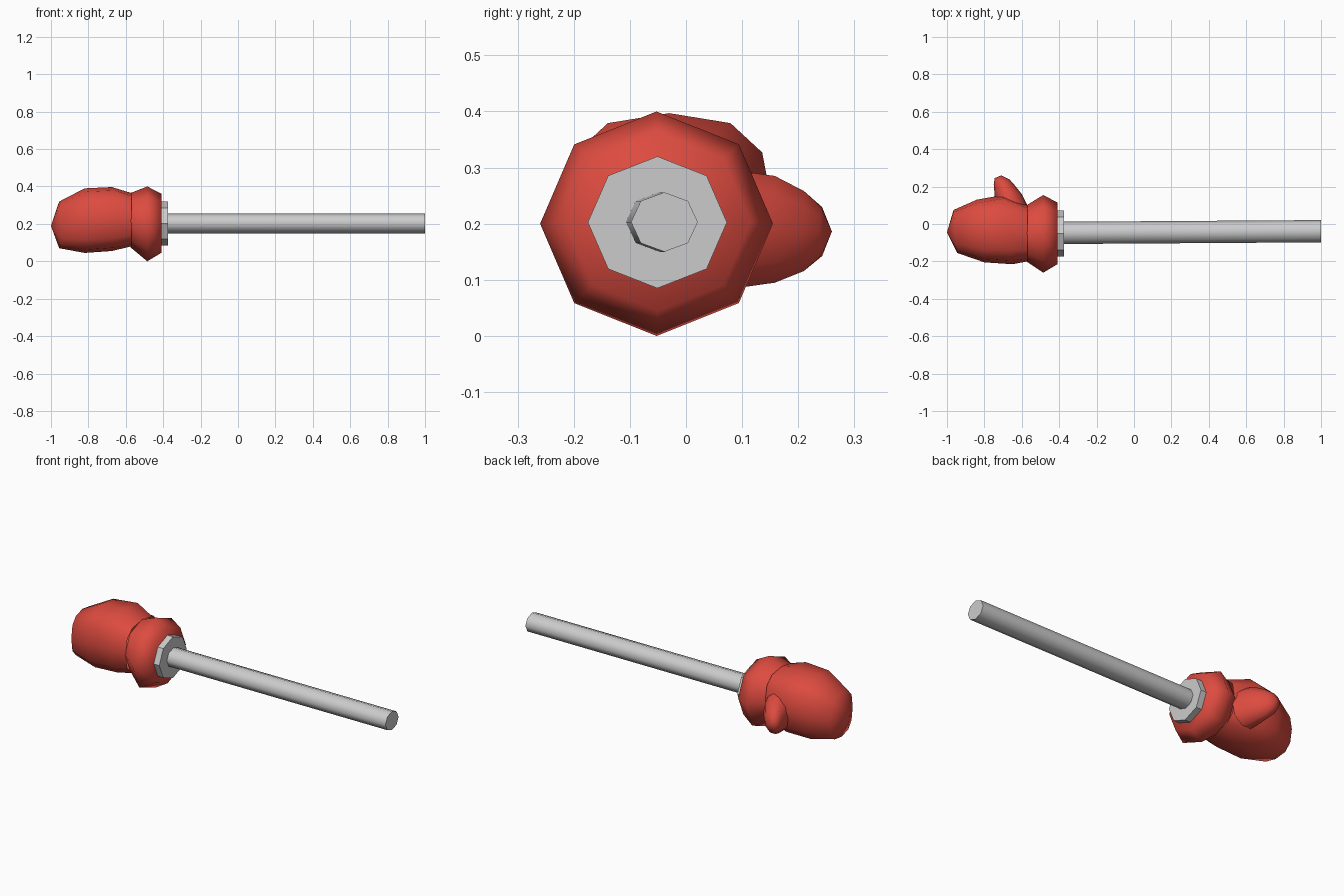
import bpy, bmesh, math
from mathutils import Vector

if "Cube" in bpy.data.objects:
    bpy.data.objects.remove(bpy.data.objects["Cube"])

red = bpy.data.materials.new("red_leather")
red.diffuse_color = (0.72, 0.07, 0.05, 1)
red.use_nodes = True
red.node_tree.nodes["Principled BSDF"].inputs["Base Color"].default_value = red.diffuse_color


def loft(name, rings, sides, power=1.0, start=None, end=None, caps=(), mat=None, angle=180):
    """Skin rings (xy of one side, xy of the other side, z low, z high); start/end may be pole points."""
    bm = bmesh.new()
    loops = []
    for a, b, z0, z1 in rings:
        a, b = Vector((*a, 0)), Vector((*b, 0))
        centre = (a + b) / 2 + Vector((0, 0, (z0 + z1) / 2))
        loop = []
        for i in range(sides):
            t = math.tau * i / sides
            c, s = round(math.cos(t), 6), round(math.sin(t), 6)
            u = math.copysign(abs(c) ** power, c)
            v = math.copysign(abs(s) ** power, s)
            loop.append(bm.verts.new(centre + (b - a) / 2 * u + Vector((0, 0, (z1 - z0) / 2 * v))))
        loops.append(loop)
    for p, q in zip(loops, loops[1:]):
        for i in range(sides):
            j = (i + 1) % sides
            bm.faces.new((p[i], q[i], q[j], p[j]))
    for pole, loop, flip in ((start, loops[0], False), (end, loops[-1], True)):
        if pole:
            v = bm.verts.new(pole)
            for i in range(sides):
                f = (v, loop[i], loop[(i + 1) % sides])
                bm.faces.new(f[::-1] if flip else f)
    for k in caps:
        bm.faces.new(loops[k])
    bmesh.ops.recalc_face_normals(bm, faces=bm.faces)
    if bm.calc_volume(signed=True) < 0:
        bmesh.ops.reverse_faces(bm, faces=bm.faces)
    me = bpy.data.meshes.new(name)
    bm.to_mesh(me)
    bm.free()
    ob = bpy.data.objects.new(name, me)
    bpy.context.collection.objects.link(ob)
    if mat:
        me.materials.append(mat)
    bpy.ops.object.select_all(action='DESELECT')
    ob.select_set(True)
    bpy.context.view_layer.objects.active = ob
    bpy.ops.object.shade_smooth_by_angle(angle=math.radians(angle))
    return ob


def straight(x, y0, y1, z0, z1):
    return ((x, y0), (x, y1), z0, z1)


# padded mitt
loft("glove_mitt", [
    ((-0.945, -0.155), (-0.965, 0.075), 0.07, 0.32),
    ((-0.80, -0.205), (-0.84, 0.13), 0.045, 0.39),
    ((-0.65, -0.215), (-0.70, 0.155), 0.055, 0.397),
    straight(-0.57, -0.20, 0.10, 0.08, 0.365),
], 12, power=0.76, start=(-1.0, -0.045, 0.19), mat=red)

# thumb bulging from the back side
loft("glove_thumb", [
    ((-0.745, 0.09), (-0.565, 0.09), 0.08, 0.30),
    ((-0.745, 0.155), (-0.60, 0.16), 0.09, 0.29),
    ((-0.75, 0.21), (-0.64, 0.21), 0.112, 0.262),
    ((-0.745, 0.245), (-0.665, 0.238), 0.14, 0.232),
], 10, end=(-0.71, 0.26, 0.186), mat=red)

# flared cuff
loft("glove_cuff", [
    straight(-0.575, -0.20, 0.10, 0.075, 0.365),
    straight(-0.485, -0.26, 0.155, 0.0, 0.40),
    straight(-0.41, -0.215, 0.115, 0.045, 0.362),
], 8, caps=(-1,), mat=red, angle=75)

# collar plate between the cuff and the rod
loft("collar", [straight(x, -0.175, 0.073, 0.085, 0.32) for x in (-0.415, -0.375)],
     8, caps=(0, -1), angle=30)

# long rod, running very slightly off axis
loft("rod", [
    straight(-0.38, -0.107, 0.012, 0.15, 0.256),
    straight(1.0, -0.098, 0.021, 0.15, 0.256),
], 8, caps=(-1,), angle=60)
